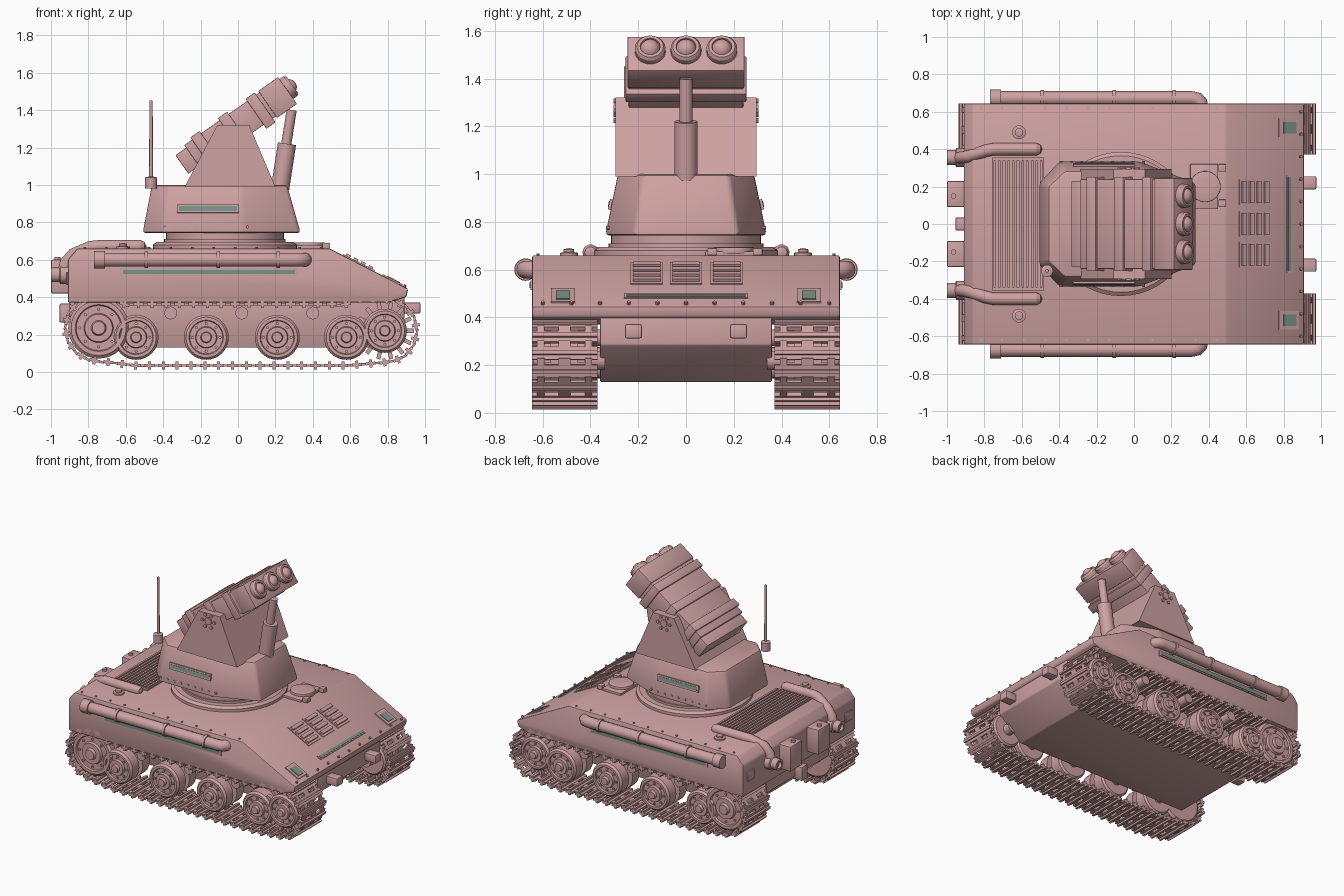
import bpy, bmesh, math
from mathutils import Vector, Matrix
from mathutils.geometry import convex_hull_2d

cube = bpy.data.objects.get("Cube")
if cube:
    bpy.data.objects.remove(cube)


def material(name, rgb):
    m = bpy.data.materials.new(name)
    m.use_nodes = True
    m.diffuse_color = (*rgb, 1)
    m.node_tree.nodes["Principled BSDF"].inputs["Base Color"].default_value = (*rgb, 1)
    return m


PINK = material("dusty pink", (0.62, 0.36, 0.36))
GREEN = material("grey green glass", (0.19, 0.29, 0.24))
SIDES = ((-1, "right"), (1, "left"))


def finish(bm, name, mat=PINK, bevel=0):
    bmesh.ops.recalc_face_normals(bm, faces=bm.faces)
    if bevel:
        bmesh.ops.bevel(bm, geom=bm.edges[:], offset=bevel, segments=2, profile=0.5, affect='EDGES')
    me = bpy.data.meshes.new(name)
    bm.to_mesh(me)
    bm.free()
    ob = bpy.data.objects.new(name, me)
    bpy.context.collection.objects.link(ob)
    me.materials.append(mat)
    bpy.ops.object.select_all(action='DESELECT')
    ob.select_set(True)
    bpy.context.view_layer.objects.active = ob
    bpy.ops.object.shade_smooth_by_angle(angle=0.6)
    return ob


def box(bm, at, size, frame=Matrix()):
    bmesh.ops.create_cube(bm, size=1, matrix=frame @ Matrix.Translation(at) @ Matrix.Diagonal((*size, 1)))


def loft(bm, low, high):
    a, b = [bm.verts.new(p) for p in low], [bm.verts.new(p) for p in high]
    bm.faces.new(a)
    bm.faces.new(b[::-1])
    for i in range(len(a)):
        j = (i + 1) % len(a)
        bm.faces.new((a[i], b[i], b[j], a[j]))


def prism(bm, outline, y0, y1):
    loft(bm, [(x, y0, z) for x, z in outline], [(x, y1, z) for x, z in outline])


def lathe(bm, at, axis, profile, seg=28):
    """Turn (radius, height) pairs about an axis; the end radii are zero."""
    q = Vector(axis).to_track_quat('Z', 'Y')
    prev = None
    for r, h in profile:
        n = seg if r else 1
        ring = [bm.verts.new(Vector(at) + q @ Vector((r * math.cos(math.tau * i / seg),
                r * math.sin(math.tau * i / seg), h))) for i in range(n)]
        if prev:
            for i in range(seg):
                j = (i + 1) % seg
                vs = [prev[i % len(prev)], prev[j % len(prev)], ring[j % n], ring[i % n]]
                bm.faces.new(list(dict.fromkeys(vs)))
        prev = ring


def cyl(bm, p, q, r, seg=24):
    d = Vector(q) - Vector(p)
    lathe(bm, p, d, [(0, 0), (r, 0), (r, d.length), (0, d.length)], seg)


def pipe(name, points, r):
    cu = bpy.data.curves.new(name, 'CURVE')
    cu.dimensions, cu.bevel_depth, cu.bevel_resolution, cu.use_fill_caps = '3D', r, 5, True
    sp = cu.splines.new('POLY')
    sp.points.add(len(points) - 1)
    for p, co in zip(sp.points, points):
        p.co = (*co, 1)
    cu.materials.append(PINK)
    bpy.context.collection.objects.link(bpy.data.objects.new(name, cu))


# Hull
bm = bmesh.new()
prism(bm, [(-.91, .37), (-.91, .6), (-.86, .66), (.49, .66), (.91, .445), (.9, .4), (.8, .37)], -.645, .645)
finish(bm, "upper_hull", bevel=.01)
bm = bmesh.new()
prism(bm, [(-.9, .5), (-.9, .29), (-.72, .13), (.7, .13), (.89, .285), (.89, .42)], -.36, .36)
finish(bm, "lower_hull", bevel=.006)

# Frame lying on the sloping nose: local x runs down it, local z points out
SLOPE = math.atan2(.215, .42)


def nose(x):
    return Matrix.Translation((x, 0, .66 - (x - .49) * math.tan(SLOPE))) @ Matrix.Rotation(SLOPE, 4, 'Y')


bm, glass = bmesh.new(), bmesh.new()
for y in (-.165, 0, .17):
    box(bm, (0, y, .002), (.19, .135, .008), nose(.645))
    for i in range(4):
        box(bm, (i * .045 - .068, y, .01), (.025, .115, .016), nose(.645))
finish(bm, "nose_vents")
bm = bmesh.new()
box(bm, (0, 0, 0), (.035, .52, .012), nose(.83))
box(glass, (0, 0, .005), (.02, .5, .008), nose(.83))
for s, _ in SIDES:
    box(bm, (0, s * .515, 0), (.12, .1, .014), nose(.825))
    box(glass, (.005, s * .515, .006), (.075, .06, .01), nose(.825))
    # Side vision slits
    box(bm, (-.155, s * .647, .535), (.95, .01, .04))
    box(glass, (-.155, s * .65, .535), (.92, .01, .022))
finish(bm, "window_frames")
finish(glass, "hull_windows", GREEN)

# Rivets along the deck edges, the nose and the turret skirt
bm = bmesh.new()
for s, _ in SIDES:
    for i in range(12):
        cyl(bm, (-.82 + i * .115, s * .62, .655), (-.82 + i * .115, s * .62, .667), .007, 8)
    for i in range(9):
        cyl(bm, (-.39 + i * .055, s * .31, .775), (-.39 + i * .055, s * .336, .775), .008, 8)
for i in range(11):
    p = nose(.89) @ Vector((0, i * .12 - .6, 0))
    cyl(bm, p, p + Vector((.006, 0, .011)), .008, 8)
finish(bm, "rivets")

# Engine deck
bm = bmesh.new()
box(bm, (-.62, 0, .662), (.28, .71, .014))
for i in range(11):
    box(bm, (-.745 + i * .025, 0, .671), (.014, .68, .014))
finish(bm, "engine_grille")
bm = bmesh.new()
for s, _ in SIDES:
    lathe(bm, (-.615, s * .49, .655), (0, 0, 1),
          [(0, 0), (.037, 0), (.037, .015), (.022, .018), (.022, .03), (0, .035)], 20)
finish(bm, "filler_caps")

# Driver hatch
bm = bmesh.new()
box(bm, (.375, .2, .667), (.15, .24, .018))
cyl(bm, (.38, .2, .665), (.38, .2, .693), .083, 32)
for y in (.11, .3):
    box(bm, (.472, y, .675), (.04, .04, .03))
finish(bm, "hatch", bevel=.003)

# Rear and nose fittings
bm = bmesh.new()
for s, _ in SIDES:
    box(bm, (-.95, s * .16, .51), (.1, .14, .18))
    box(bm, (.925, s * .22, .342), (.1, .07, .06))
    box(bm, (-.912, s * .56, .5), (.016, .08, .07))
box(bm, (-.92, 0, .315), (.07, .07, .1))
finish(bm, "tow_fittings_and_boxes", bevel=.008)
bm = bmesh.new()
for s, _ in SIDES:
    cyl(bm, (-.965, s * .15, .59), (-.965, s * .15, .615), .015, 12)
finish(bm, "rear_box_knobs")

# Side storage tubes and exhausts
for s, side in SIDES:
    pipe(side + "_side_tube", [(-.76, s * .672, .6), (.31, s * .672, .6), (.34, s * .666, .6),
                               (.355, s * .65, .6), (.36, s * .62, .6)], .038)
    pipe(side + "_exhaust", [(-.52, s * .4, .672), (-.75, s * .4, .672), (-.79, s * .392, .668),
                             (-.88, s * .362, .63), (-.92, s * .355, .585), (-.93, s * .355, .54)], .033)
    bm = bmesh.new()
    cyl(bm, (-.77, s * .672, .6), (-.71, s * .672, .6), .047)
    for x in (-.49, -.105, .215):
        cyl(bm, (x - .01, s * .672, .6), (x + .01, s * .672, .6), .045)
    lathe(bm, (-.9, s * .355, .52), (-1, 0, 0),
          [(0, 0), (.05, 0), (.05, .05), (.04, .055), (.04, .1), (.025, .1), (.025, .08), (0, .08)])
    lathe(bm, (-.52, s * .4, .672), (1, 0, 0), [(0, 0), (.033, 0), (.023, .02), (0, .03)])
    finish(bm, side + "_tube_clamps_and_muffler")

# Running gear
IDLER, SPROCKET = (-.745, .235), (.785, .22)
ROAD = [(x, .185) for x in (-.545, -.17, .21, .58)]


def wheel(bm, s, at, k):
    shape = [(0, 0), (.108, 0), (.12, .012), (.12, .09), (.07, .09), (.07, .13), (.12, .13), (.12, .205),
             (.108, .22), (.092, .22), (.088, .208), (.058, .208), (.054, .226), (.03, .226), (.025, .245), (0, .245)]
    lathe(bm, (at[0], s * .395, at[1]), (0, s, 0), [(r * k, h) for r, h in shape], 32)
    for i in range(8):
        a = math.tau * i / 8
        x, z = at[0] + .074 * k * math.cos(a), at[1] + .074 * k * math.sin(a)
        cyl(bm, (x, s * .6, z), (x, s * .612, z), .008, 8)


# Track loop: the outline stretched round all wheels, then sagged onto the rollers
cloud = [Vector((c[0] + r * math.cos(i * .1), c[1] + r * math.sin(i * .1)))
         for c, r in [(IDLER, .175), (SPROCKET, .168)] + [(w, .15) for w in ROAD] for i in range(63)]
loop = [cloud[i] for i in convex_hull_2d(cloud)]
lengths = [(loop[(i + 1) % len(loop)] - p).length for i, p in enumerate(loop)]
LINKS = 56
step = sum(lengths) / LINKS
path, walked = [], 0
for i, p in enumerate(loop):
    q = loop[(i + 1) % len(loop)]
    while len(path) < LINKS and len(path) * step <= walked + lengths[i]:
        path.append(p.lerp(q, (len(path) * step - walked) / max(lengths[i], 1e-6)))
    walked += lengths[i]
for p in path:
    if p.y > .3 and abs(p.x) < .62:
        p.y = .362

for s, side in SIDES:
    bm = bmesh.new()
    for w in ROAD:
        wheel(bm, s, w, 1)
    finish(bm, side + "_road_wheels")
    bm = bmesh.new()
    wheel(bm, s, IDLER, 1.36)
    finish(bm, side + "_idler_wheel")
    bm = bmesh.new()
    wheel(bm, s, SPROCKET, .98)
    for i in range(14):
        turn = Matrix.Translation((SPROCKET[0], 0, SPROCKET[1])) @ Matrix.Rotation(math.tau * i / 14, 4, 'Y')
        for y in (.44, .58):
            box(bm, (.13, s * y, 0), (.05, .03, .022), turn)
    finish(bm, side + "_drive_sprocket")
    bm = bmesh.new()
    for x in (-.36, .02, .4):
        cyl(bm, (x, s * .35, .315), (x, s * .6, .315), .034)
    for x, z in ROAD + [IDLER, SPROCKET]:
        cyl(bm, (x, s * .34, z), (x, s * .42, z), .04)
    finish(bm, side + "_return_rollers_and_axles")
    bm = bmesh.new()
    for i, p in enumerate(path):
        d = path[(i + 1) % LINKS] - path[i - 1]
        frame = Matrix.Translation((p.x, s * .508, p.y)) @ Matrix.Rotation(-math.atan2(d.y, d.x), 4, 'Y')
        box(bm, (0, 0, 0), (.054, .274, .016), frame)
        box(bm, (0, 0, 0), (.016, .274, .042), frame)
        box(bm, (step / 2, 0, 0), (.035, .05, .012), frame)
        for y in (-.1, .1):
            box(bm, (step / 2, y, 0), (.035, .03, .012), frame)
    finish(bm, side + "_track")

# Turret
bm = bmesh.new()
lathe(bm, (-.07, 0, .65), (0, 0, 1), [(0, 0), (.385, 0), (.385, .03), (.365, .045), (.325, .045), (.325, .06),
                                     (.315, .06), (.315, .1), (0, .1)], 48)
finish(bm, "turret_ring")
bm = bmesh.new()


def plan(corners, z):
    return [(x, y, z) for x, y in corners] + [(x, -y, z) for x, y in corners[::-1]]


loft(bm, plan([(-.51, .22), (-.4, .338), (.03, .338), (.335, .22)], .742),
     plan([(-.46, .2), (-.37, .285), (.02, .285), (.262, .18)], 1))
finish(bm, "turret_body", bevel=.018)
bm, glass = bmesh.new(), bmesh.new()
for s, _ in SIDES:
    tilt = Matrix.Translation((-.16, s * .313, .872)) @ Matrix.Rotation(s * .2, 4, 'X')
    box(bm, (0, 0, 0), (.33, .02, .045), tilt)
    box(glass, (0, s * .008, 0), (.31, .009, .026), tilt)
finish(bm, "turret_window_frames")
finish(glass, "turret_windows", GREEN)

# Antenna
bm = bmesh.new()
lathe(bm, (-.465, -.25, .98), (0, 0, 1), [(0, 0), (.032, 0), (.032, .06), (.01, .065), (.009, .47), (0, .47)], 16)
finish(bm, "antenna")

# Launcher mount
MOUNT = [(-.285, .99), (.2, .99), (.06, 1.32), (-.11, 1.32)]
bm = bmesh.new()
prism(bm, MOUNT, -.24, .24)
for s, _ in SIDES:
    prism(bm, MOUNT, s * .238, s * .295)
finish(bm, "launcher_mount")
bm = bmesh.new()
for s, _ in SIDES:
    cyl(bm, (-.03, s * .29, 1.265), (-.03, s * .303, 1.265), .026)
    for i in range(6):
        x, z = -.03 + .048 * math.cos(i * math.pi / 3), 1.265 + .048 * math.sin(i * math.pi / 3)
        cyl(bm, (x, s * .29, z), (x, s * .303, z), .011, 10)
finish(bm, "mount_pivot_bolts")

# Launcher box, tilted up: local x runs along the tubes from the muzzle face
AIM = Matrix.Translation((.265, 0, 1.505)) @ Matrix.Rotation(math.radians(-35), 4, 'Y')
bm = bmesh.new()
box(bm, (-.36, 0, 0), (.52, .48, .155), AIM)
box(bm, (-.065, 0, 0), (.13, .49, .175), AIM)
box(bm, (-.645, 0, 0), (.09, .46, .12), AIM)
for u in (-.54, -.36, -.18):
    box(bm, (u, 0, -.005), (.06, .505, .195), AIM)
finish(bm, "launcher_box", bevel=.004)
bm = bmesh.new()
for y in (-.15, 0, .15):
    lathe(bm, AIM @ Vector((-.02, y, .01)), AIM.to_3x3() @ Vector((1, 0, 0)),
          [(0, 0), (.064, 0), (.064, .045), (.055, .058), (.042, .058), (.04, .05), (.034, .062), (.02, .074), (0, .078)])
finish(bm, "rocket_tubes")

# Elevating piston
bm = bmesh.new()
cyl(bm, (.225, 0, .98), (.262, 0, 1.22), .049)
cyl(bm, (.255, 0, 1.2), (.287, 0, 1.4), .027)
finish(bm, "elevating_piston")
